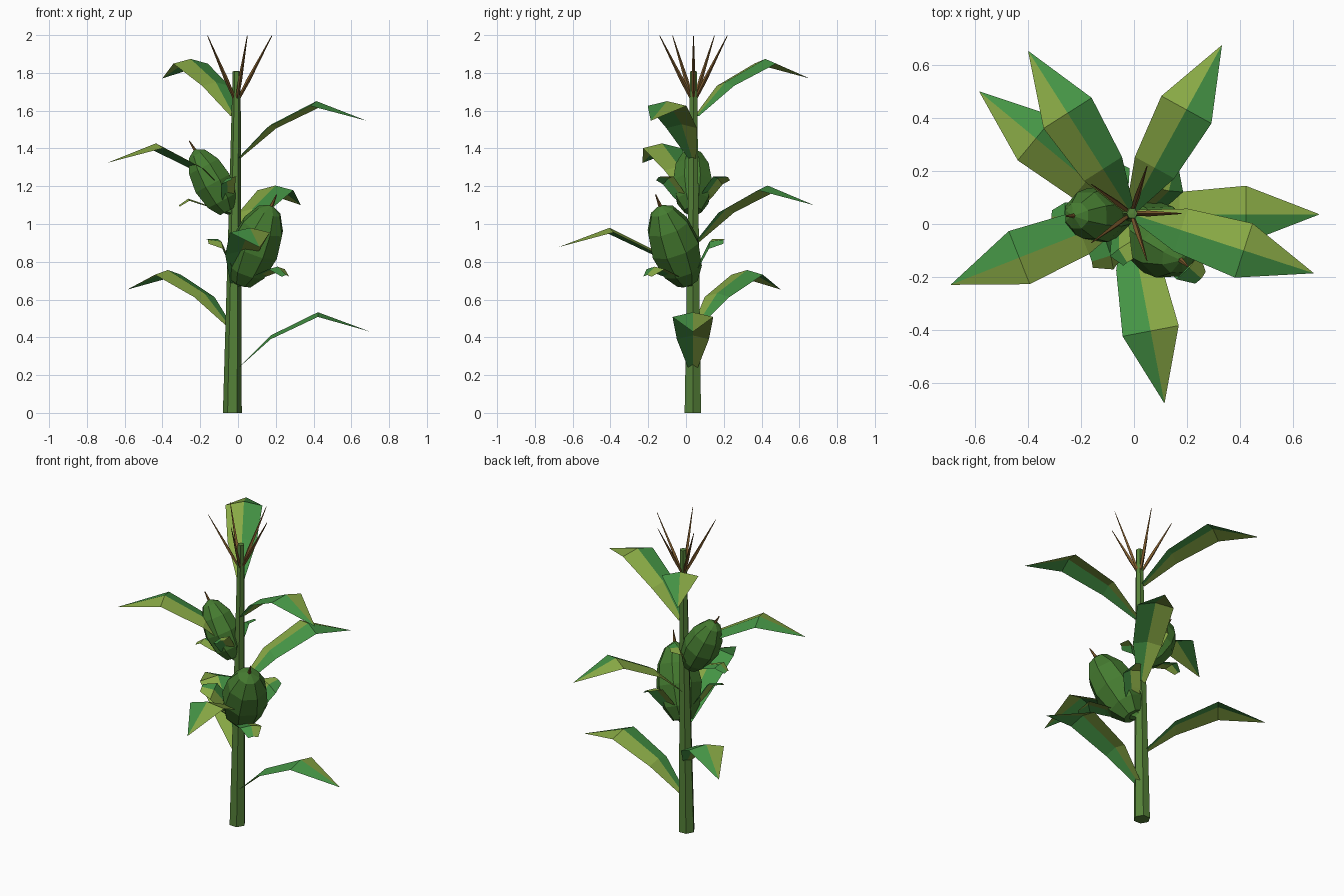
import bpy
from math import radians, cos, sin, tau
from mathutils import Vector, Matrix

if "Cube" in bpy.data.objects:
    bpy.data.objects.remove(bpy.data.objects["Cube"])


def mat(name, r, g, b):
    m = bpy.data.materials.new(name)
    m.diffuse_color = (r, g, b, 1)
    m.use_nodes = True
    m.node_tree.nodes["Principled BSDF"].inputs["Base Color"].default_value = m.diffuse_color
    return m


STALK = mat("stalk_green", 0.09, 0.22, 0.04)
EAR = mat("ear_green", 0.06, 0.2, 0.03)
LEAF_A = mat("leaf_green", 0.06, 0.3, 0.06)
LEAF_B = mat("leaf_yellow_green", 0.25, 0.4, 0.06)
TASSEL = mat("tassel_brown", 0.2, 0.1, 0.025)


def make(name, verts, faces, mats, indices=None):
    me = bpy.data.meshes.new(name)
    me.from_pydata(verts, [], faces)
    for m in mats:
        me.materials.append(m)
    if indices:
        me.polygons.foreach_set("material_index", indices)
    me.update()
    ob = bpy.data.objects.new(name, me)
    bpy.context.collection.objects.link(ob)
    return ob


def tube(name, a, b, profile, sides, material, turn=0.0):
    """Faceted solid along a-b; profile lists (fraction, radius)."""
    a, b = Vector(a), Vector(b)
    d = b - a
    q = Vector((0, 0, 1)).rotation_difference(d).to_matrix()
    verts, faces = [], []
    for t, r in profile:
        for i in range(sides):
            w = turn + tau * i / sides
            verts.append(a + d * t + q @ Vector((r * cos(w), r * sin(w), 0)))
    for k in range(len(profile) - 1):
        for i in range(sides):
            j = (i + 1) % sides
            faces.append((k * sides + i, k * sides + j,
                          (k + 1) * sides + j, (k + 1) * sides + i))
    faces.append(tuple(reversed(range(sides))))
    n = len(verts)
    verts.append(b)
    faces += [(n - sides + i, n - sides + (i + 1) % sides, n) for i in range(sides)]
    return make(name, verts, faces, [material])


def blade(name, frame, profile):
    """Folded leaf; profile lists (reach, height, half width, fold drop)."""
    verts, faces, idx = [], [], []
    for r, z, w, f in profile:
        verts += [frame @ Vector(p) for p in ((r, -w, z - f), (r, 0, z), (r, w, z - f))]
    for k in range(len(profile) - 1):
        for s in (0, 1):
            o = 3 * k + s
            faces.append((o, o + 3, o + 4, o + 1))
            idx.append(s)
    return make(name, verts, faces, [LEAF_A, LEAF_B], idx)


def centre(z):
    t = z / 1.81
    return Vector((-0.03 + 0.023 * t, 0.036 + 0.004 * t, z))


# Stalk
tube("stalk", centre(0), centre(1.81), [(0, 0.05), (0.5, 0.035), (0.999, 0.021)], 6, STALK)

# Tassel
for i in range(5):
    w = tau * i / 5
    d = Vector((cos(w), sin(w), 0))
    base = centre(1.66)
    tube(f"tassel_{i+1}", base + d * 0.01, base + d * 0.19 + Vector((0, 0, 0.34)),
         [(0, 0.008), (0.3, 0.011), (0.98, 0.002)], 4, TASSEL)

# Long leaves spiralling up the stalk
LONG = [(0.02, 0, 0.022, 0.0), (0.2, 0.18, 0.085, 0.02),
        (0.45, 0.303, 0.108, 0.025), (0.727, 0.2, 0.001, 0)]
for i in range(7):
    frame = Matrix.Translation(centre(0.23 + 0.2235 * i)) @ \
        Matrix.Rotation(radians(140.4 * i), 4, 'Z')
    blade(f"leaf_{i+1}", frame, LONG)

# Ears with silk and three husks each
HUSK = [(0.02, 0.0, 0.03, 0.0), (0.12, 0.11, 0.06, 0.012),
        (0.19, 0.185, 0.065, 0.015), (0.265, 0.175, 0.03, 0.01)]
BODY = [(0, 0.06), (0.17, 0.112), (0.45, 0.138), (0.72, 0.118), (0.92, 0.066)]
for n, (pos, ang, size) in enumerate([((0.02, 0.005, 0.7), -42, 1.0),
                                      ((-0.06, 0.037, 1.075), 182, 0.8)], 1):
    frame = Matrix.Translation(pos) @ Matrix.Rotation(radians(ang), 4, 'Z') @ \
        Matrix.Rotation(radians(28), 4, 'Y') @ Matrix.Scale(size, 4)
    at = lambda x, z: frame @ Vector((x, 0, z))
    tube(f"ear_{n}", at(0, -0.01), at(0, 0.455),
         [(t, r * size) for t, r in BODY], 8, EAR, tau / 16)
    tube(f"silk_{n}", at(0, 0.43), at(0.005, 0.52),
         [(0, 0.013 * size), (0.98, 0.003)], 5, TASSEL)
    tube(f"ear_stem_{n}", at(-0.05, -0.06), at(0, 0.02), [(0, 0.02), (0.99, 0.04 * size)], 6, EAR)
    for k in range(3):
        blade(f"husk_{n}_{k+1}", frame @ Matrix.Rotation(tau * k / 3, 4, 'Z'), HUSK)
